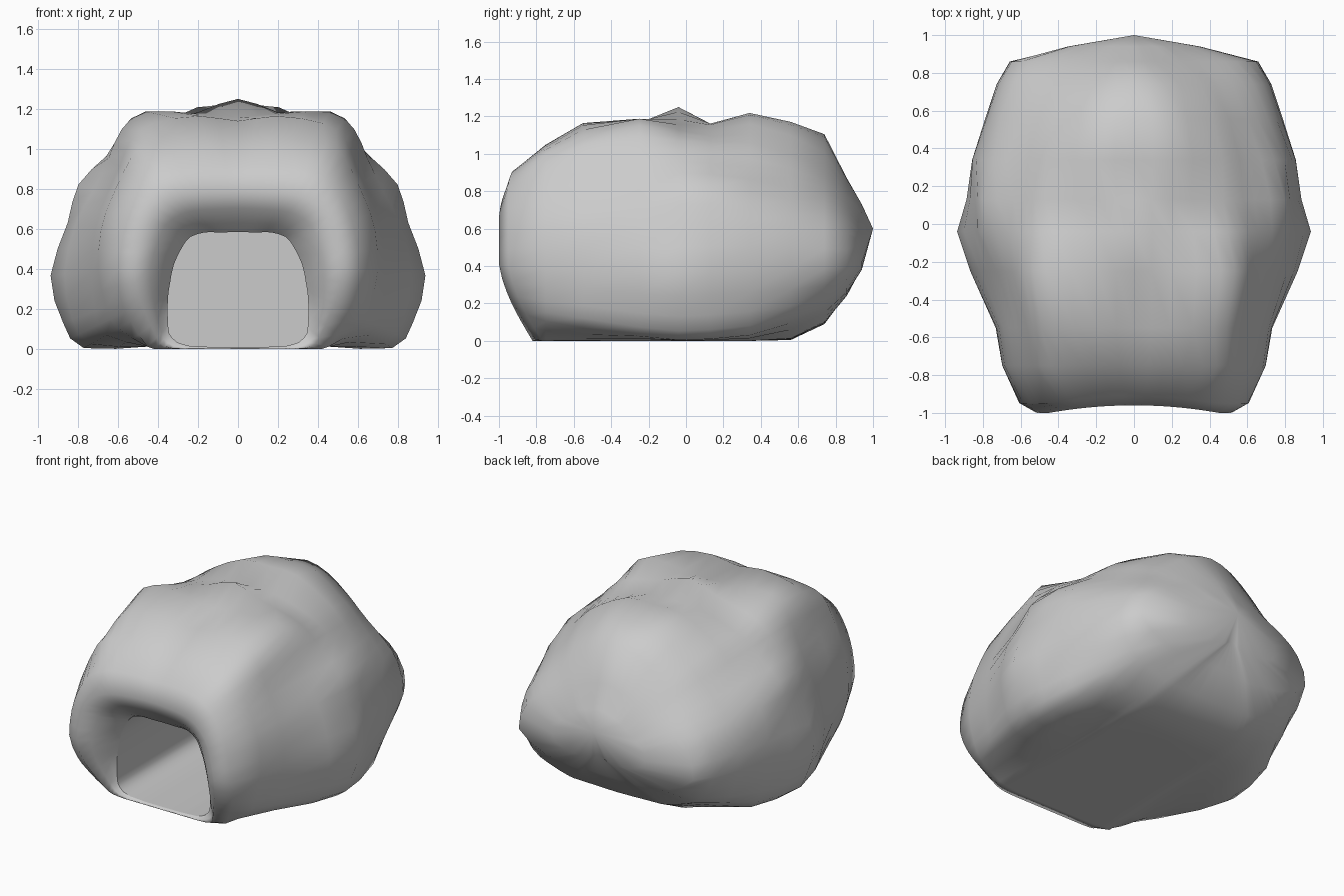
import bpy, bmesh, math

if "Cube" in bpy.data.objects:
    bpy.data.objects.remove(bpy.data.objects["Cube"])

# Half-ring angles (degrees) about the axis x = 0, z = CZ, from bottom to top
CZ = 0.45
ANG = [-90, -60, -50, -44, -30, -20, -5, 12, 25, 38, 48, 58, 75, 90]
GROUND = [0.45, 0.525, 0.59, 0.63]    # first radii of sections resting on the ground

# Tunnel mouth and the rounded lip around it
mouth = [.44, .50, .513, .485, .405, .362, .322, .285, .262, .215, .18, .157, .139, .135]
lip = [.45, .525, .57, .565, .535, .53, .52, .50, .50, .47, .43, .39, .35, .34]

# Rock sections resting on the ground: y, radii from -30 degrees up
body = [
    (-.95, [.62, .62, .61, .60, .60, .60, .58, .54, .48, .46]),
    (-.75, [.69, .70, .70, .70, .70, .72, .74, .69, .62, .58]),
    (-.55, [.76, .76, .735, .73, .73, .75, .80, .80, .74, .69]),
    (-.25, [.85, .88, .87, .83, .80, .82, .87, .87, .75, .71]),
    (-.04, [.89, .93, .94, .87, .88, .835, .83, .80, .76, .80]),
    (.13, [.88, .91, .89, .86, .88, .81, .79, .76, .73, .71]),
    (.34, [.84, .86, .86, .855, .82, .77, .77, .77, .785, .765]),
]
# Back sections that round off toward the tip: y, all radii
back = [
    (.56, [.445, .51, .57, .60, .71, .77, .79, .77, .72, .69, .69, .69, .73, .72]),
    (.74, [.36, .41, .46, .50, .60, .68, .73, .70, .64, .59, .58, .59, .63, .655]),
    (.86, [.20, .23, .27, .30, .39, .50, .66, .61, .53, .46, .43, .41, .41, .42]),
    (.94, [.03, .04, .06, .08, .13, .20, .33, .35, .31, .29, .28, .28, .27, .28]),
]


def lean(x, z):
    """The front face slopes back toward the ground and bows in at the middle."""
    return (0.18 * max(0.0, (0.42 - z) / 0.42) ** 1.5
            + 0.04 * max(0.0, 1 - (x / 0.45) ** 2) * min(1.0, z / 0.4))


bm = bmesh.new()


def ring(y, radii, front=False, y_max=9.0):
    """Closed symmetric ring in the xz plane with rounded in-between points."""
    half = []
    for a, r in zip(ANG, radii):
        a = math.radians(a)
        half.append((r * math.cos(a), max(0.0, CZ + r * math.sin(a))))
    half[0], half[-1] = (0.0, half[0][1]), (0.0, half[-1][1])
    pts = half + [(-x, z) for x, z in half[-2:0:-1]]
    n = len(pts)
    out = []
    for i in range(n):
        p = [pts[(i + k) % n] for k in (-1, 0, 1, 2)]
        m = [(9 * (p[1][c] + p[2][c]) - p[0][c] - p[3][c]) / 16 for c in (0, 1)]
        out += [p[1], (m[0], max(0.0, m[1]))]
    return [bm.verts.new((x, max(y, min(y_max, y + lean(x, z))) if front else y, z))
            for x, z in out]


def bridge(a, b):
    n = len(a)
    for i in range(n):
        j = (i + 1) % n
        bm.faces.new((a[i], a[j], b[j], b[i]))


def mix(t):
    return [m + (l - m) * t for m, l in zip(mouth, lip)]


# Straight tunnel, flared lip, outer rock, rounded back
tunnel_end = ring(.55, mouth)
rim = ring(-.80, mouth)
rings = [tunnel_end, rim,
         ring(-.89, mix(.22), True, -.81),
         ring(-.96, mix(.58), True, -.815),
         ring(-1.0, lip, True)]
for k, (y, radii) in enumerate(body):
    rings.append(ring(y, GROUND + radii, front=(k == 0)))
for y, radii in back:
    rings.append(ring(y, radii))
for a, b in zip(rings, rings[1:]):
    bridge(a, b)

# Tunnel back wall and rear tip
bm.faces.new(tunnel_end)
tip = bm.verts.new((0, 1.0, .60))
last = rings[-1]
for i in range(len(last)):
    bm.faces.new((last[i], last[(i + 1) % len(last)], tip))

bmesh.ops.recalc_face_normals(bm, faces=bm.faces)

# Smooth shading with crisp tunnel rim, floor line and back wall
for f in bm.faces:
    f.smooth = True
n = len(rim)
sharp = [(rim[i], tunnel_end[i]) for i in (6, n - 6)]
for loop in (tunnel_end, rim):
    sharp += [(loop[i], loop[(i + 1) % n]) for i in range(n)]
for a, b in sharp:
    bm.edges.get((a, b)).smooth = False

mesh = bpy.data.meshes.new("rock_cave")
bm.to_mesh(mesh)
bm.free()
obj = bpy.data.objects.new("rock_cave", mesh)
bpy.context.collection.objects.link(obj)
